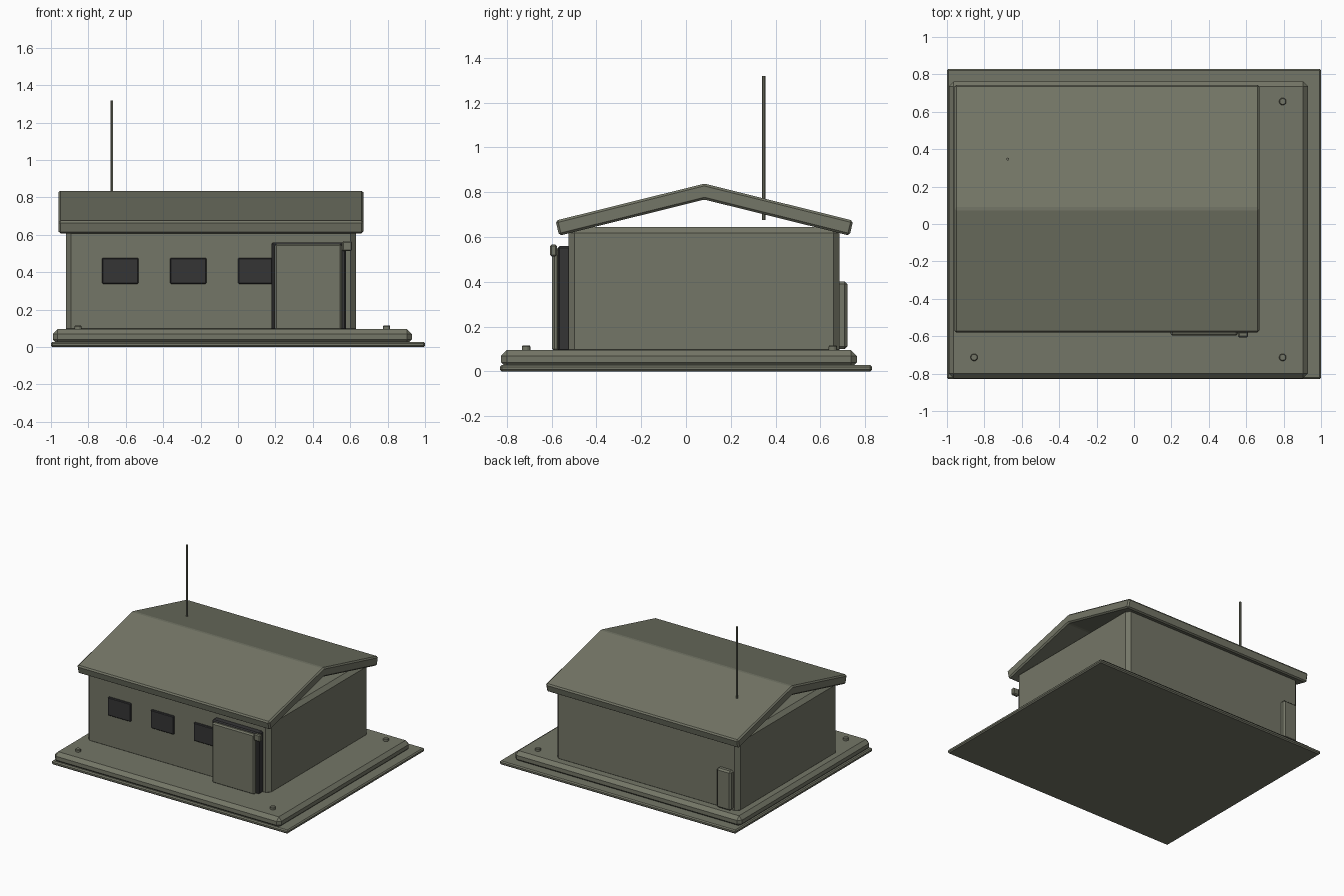
import bpy, bmesh
from math import radians

if "Cube" in bpy.data.objects:
    bpy.data.objects.remove(bpy.data.objects["Cube"])


def material(name, rgb):
    m = bpy.data.materials.new(name)
    m.diffuse_color = (*rgb, 1)
    m.use_nodes = True
    m.node_tree.nodes["Principled BSDF"].inputs["Base Color"].default_value = m.diffuse_color
    return m


OLIVE = material("olive_drab", (0.175, 0.182, 0.135))
DARK = material("charcoal", (0.035, 0.035, 0.036))


def finish(name, bm, mat, bevel=0):
    """Turn a bmesh into an object, with chamfered edges if asked."""
    bmesh.ops.recalc_face_normals(bm, faces=bm.faces)
    me = bpy.data.meshes.new(name)
    bm.to_mesh(me)
    bm.free()
    me.materials.append(mat)
    ob = bpy.data.objects.new(name, me)
    bpy.context.collection.objects.link(ob)
    if bevel:
        mod = ob.modifiers.new("chamfer", 'BEVEL')
        mod.width = bevel
        mod.segments = 1
        mod.limit_method = 'ANGLE'
        mod.angle_limit = radians(25)
    return ob


def box(name, x, y, z, mat, bevel=0):
    """Box from its (min, max) range on each axis."""
    bm = bmesh.new()
    bmesh.ops.create_cube(bm, size=1)
    for v in bm.verts:
        v.co = [r[0] + (c + 0.5) * (r[1] - r[0]) for c, r in zip(v.co, (x, y, z))]
    return finish(name, bm, mat, bevel)


def cylinder(name, x, y, z, radius, sides, mat, bevel=0):
    bm = bmesh.new()
    bmesh.ops.create_cone(bm, cap_ends=True, segments=sides,
                          radius1=radius, radius2=radius, depth=z[1] - z[0])
    bmesh.ops.translate(bm, verts=bm.verts, vec=(x, y, (z[0] + z[1]) / 2))
    return finish(name, bm, mat, bevel)


# Ground plate and raised slab
box("ground_plate", (-1, 1), (-0.83, 0.83), (0, 0.028), OLIVE, 0.008)
box("foundation_slab", (-0.99, 0.93), (-0.825, 0.762), (0.015, 0.096), OLIVE, 0.026)

# Closed wall block under an open gable
box("wall_block", (-0.92, 0.63), (-0.525, 0.685), (0.07, 0.645), OLIVE, 0.028)

# Folded roof: gable profile extruded along x
profile = [(-0.582, 0.673), (0.082, 0.838), (0.746, 0.673),
           (0.73, 0.606), (0.082, 0.767), (-0.566, 0.606)]
bm = bmesh.new()
face = bm.faces.new([bm.verts.new((-0.96, y, z)) for y, z in profile])
ext = bmesh.ops.extrude_face_region(bm, geom=[face])
moved = [g for g in ext["geom"] if isinstance(g, bmesh.types.BMVert)]
bmesh.ops.translate(bm, verts=moved, vec=(1.63, 0, 0))
finish("gable_roof", bm, OLIVE, 0.01)

# Row of front windows
for i in range(3):
    x = -0.727 + 0.364 * i
    box(f"window_{i + 1}", (x, x + 0.194), (-0.54, -0.51), (0.338, 0.477), DARK, 0.005)

# Door with dark frame, and a lamp beside it
box("door_frame", (0.178, 0.578), (-0.572, -0.51), (0.09, 0.56), DARK, 0.008)
box("door_panel", (0.195, 0.555), (-0.597, -0.565), (0.09, 0.552), OLIVE, 0.01)
box("door_lamp", (0.556, 0.61), (-0.606, -0.576), (0.513, 0.566), OLIVE, 0.007)

# Service box on the back wall
box("service_box", (-0.88, -0.76), (0.67, 0.72), (0.1, 0.402), OLIVE, 0.012)

# Antenna mast through the rear roof slope
cylinder("antenna_mast", -0.675, 0.347, (0.675, 1.318), 0.008, 8, OLIVE)

# Anchor bolts in the slab corners
for i, (x, y) in enumerate([(-0.855, -0.713), (0.795, -0.713), (0.795, 0.655)]):
    cylinder(f"anchor_bolt_{i + 1}", x, y, (0.085, 0.115), 0.02, 12, OLIVE, 0.004)
